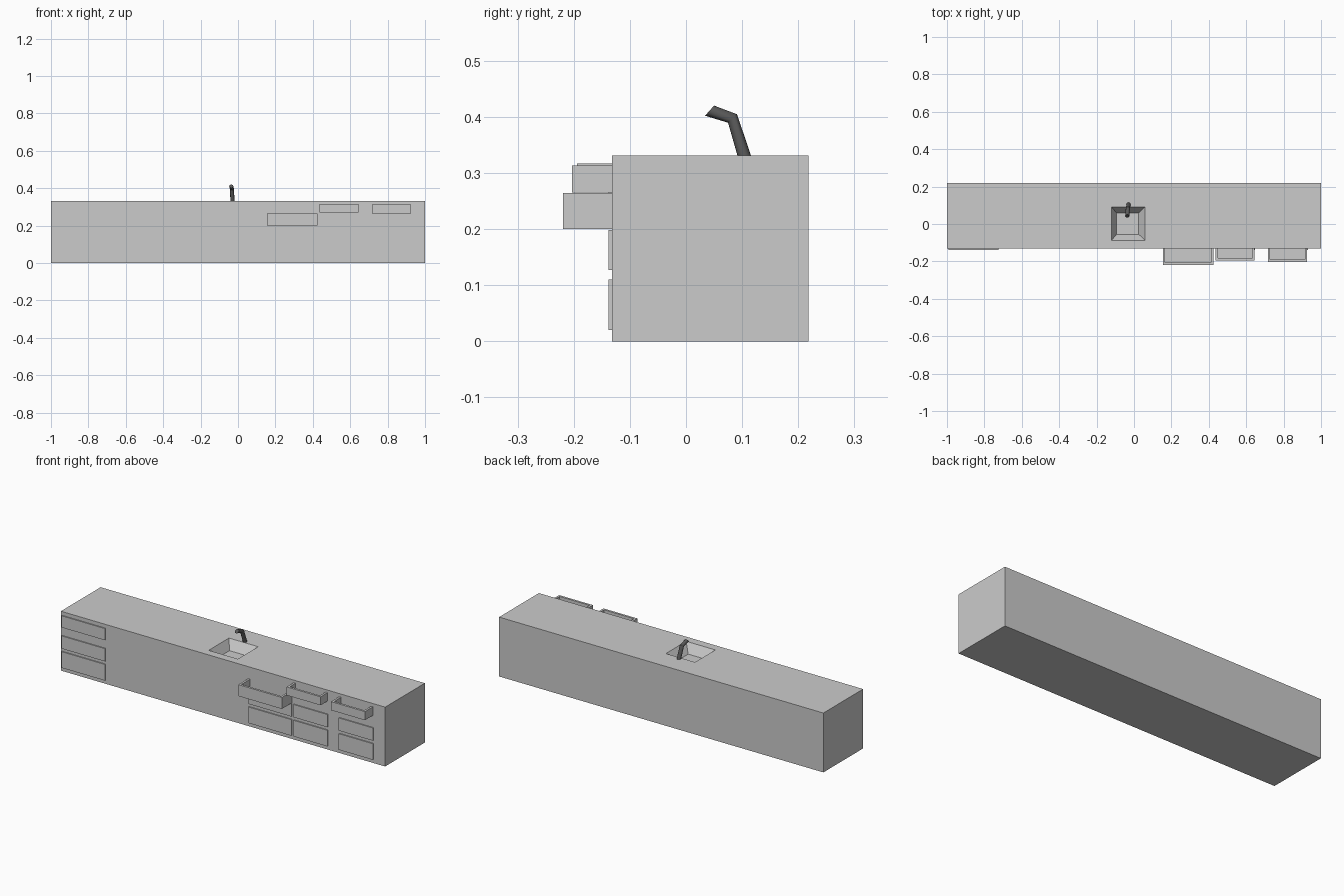
import bpy, bmesh, math
from mathutils import Vector

if "Cube" in bpy.data.objects:
    bpy.data.objects.remove(bpy.data.objects["Cube"])

FRONT = -0.132


def finish(bm, name):
    bmesh.ops.recalc_face_normals(bm, faces=bm.faces)
    me = bpy.data.meshes.new(name)
    bm.to_mesh(me)
    bm.free()
    ob = bpy.data.objects.new(name, me)
    bpy.context.collection.objects.link(ob)
    return ob


def box(x0, x1, y0, y1, z0, z1):
    bm = bmesh.new()
    bmesh.ops.create_cube(bm, size=1)
    for v in bm.verts:
        v.co = (x0 if v.co.x < 0 else x1,
                y0 if v.co.y < 0 else y1,
                z0 if v.co.z < 0 else z1)
    return bm


def inset_top(bm, face, x0, x1, y0, y1, z):
    """Inset a face and move the new inner rectangle to the given bounds."""
    c = face.calc_center_median()
    bmesh.ops.inset_region(bm, faces=[face], thickness=0.005)
    for v in face.verts:
        v.co = (x0 if v.co.x < c.x else x1, y0 if v.co.y < c.y else y1, z)


def top_of(bm):
    bm.normal_update()
    return max(bm.faces, key=lambda f: f.calc_center_median().z)


# Counter block with a tapered sink basin
bm = box(-1, 1, FRONT, 0.218, 0, 0.331)
top = top_of(bm)
inset_top(bm, top, -0.12, 0.06, -0.087, 0.092, 0.331)
inset_top(bm, top, -0.093, 0.025, -0.055, 0.058, 0.281)
finish(bm, "counter_with_sink")


# Closed drawer fronts, three on the left and two in each right column
def drawer_front(name, x0, x1, z0, z1):
    finish(box(x0, x1, FRONT - 0.006, FRONT + 0.004, z0, z1), name)


rows = [(0.02, 0.11), (0.127, 0.198), (0.245, 0.31)]
columns = [("left", -0.992, -0.724, 3), ("inner", 0.16, 0.426, 2),
           ("middle", 0.438, 0.648, 2), ("outer", 0.718, 0.929, 2)]
for col, x0, x1, count in columns:
    for i, (z0, z1) in enumerate(rows[:count]):
        drawer_front(f"{col}_drawer_front_{i + 1}", x0, x1, z0, z1)


# Pulled-out drawers: open trays
def open_drawer(name, x0, x1, y0, z0, z1, wall=0.012):
    bm = box(x0, x1, y0, FRONT + 0.004, z0, z1)
    face = top_of(bm)
    bounds = (x0 + wall, x1 - wall, y0 + wall, FRONT + 0.003)
    inset_top(bm, face, *bounds, z1)
    inset_top(bm, face, *bounds, z0 + 0.01)
    finish(bm, name)


open_drawer("inner_open_drawer", 0.155, 0.424, -0.219, 0.2, 0.264)
open_drawer("middle_open_drawer", 0.436, 0.645, -0.194, 0.27, 0.317)
open_drawer("outer_open_drawer", 0.716, 0.925, -0.203, 0.265, 0.313)

# Bent faucet: mitred tube through three rings (centre, in-plane half width)
bm = bmesh.new()
N = 12
path = [((-0.029, 0.104, 0.33), (0, 0.012, 0)),
        ((-0.033, 0.083, 0.397), (0, 0.008, 0.0075)),
        ((-0.036, 0.042, 0.411), (0, 0.008, 0.009))]
rings = []
for c, v in path:
    ring = []
    for i in range(N):
        a = 2 * math.pi * i / N
        p = Vector(c) + math.cos(a) * Vector((0.011, 0, 0)) + math.sin(a) * Vector(v)
        ring.append(bm.verts.new(p))
    rings.append(ring)
for a, b in zip(rings, rings[1:]):
    for i in range(N):
        j = (i + 1) % N
        bm.faces.new((a[i], a[j], b[j], b[i]))
bm.faces.new(rings[0])
bm.faces.new(rings[-1])
faucet = finish(bm, "faucet")
mat = bpy.data.materials.new("dark_metal")
mat.diffuse_color = (0.1, 0.1, 0.1, 1)
mat.use_nodes = True
mat.node_tree.nodes["Principled BSDF"].inputs["Base Color"].default_value = mat.diffuse_color
faucet.data.materials.append(mat)
bpy.context.view_layer.objects.active = faucet
faucet.select_set(True)
bpy.ops.object.shade_smooth_by_angle(angle=math.radians(32))
